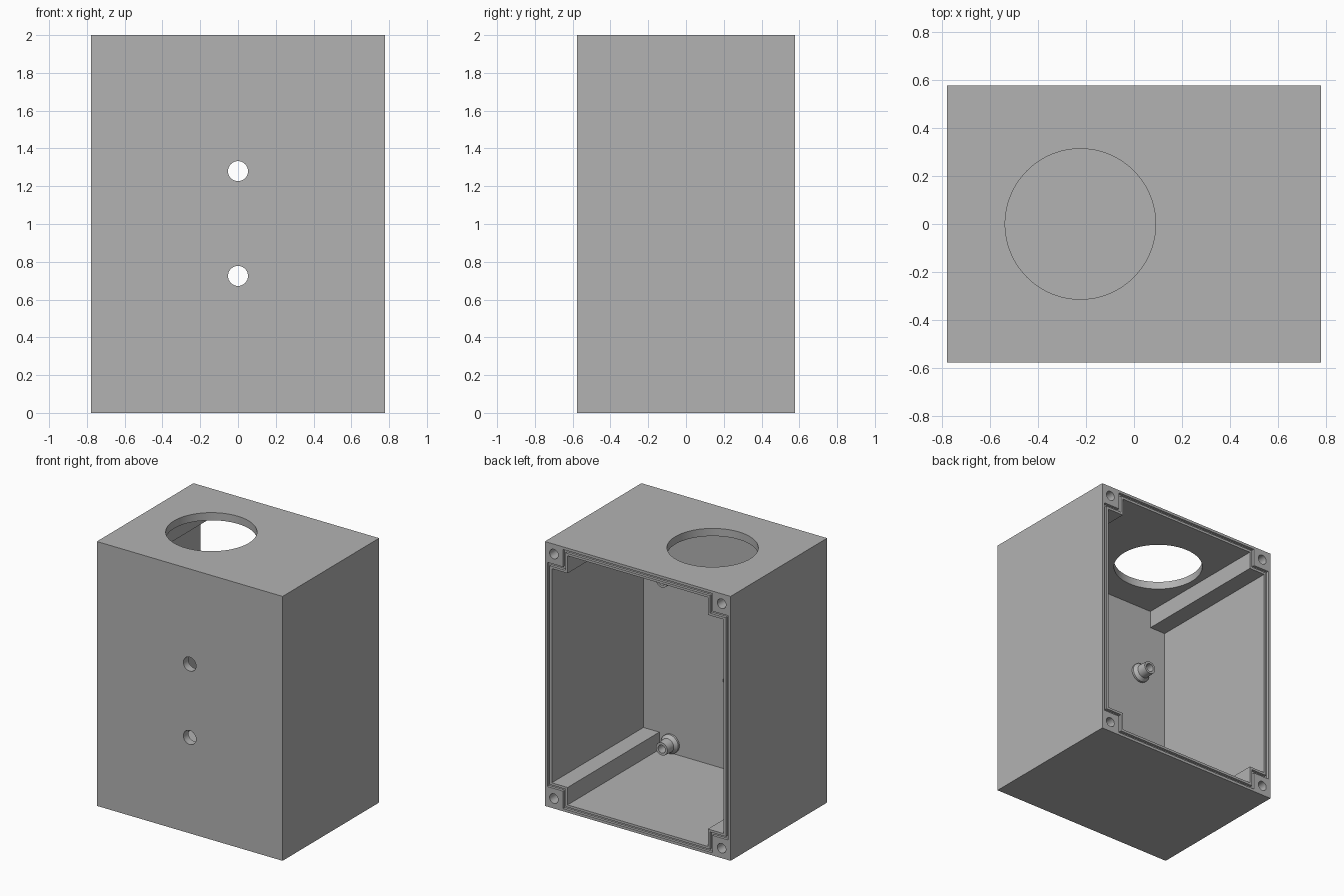
import bpy, bmesh, math
from mathutils import Matrix, Vector

cube = bpy.data.objects.get("Cube")
if cube:
    bpy.data.objects.remove(cube, do_unlink=True)

HX, HY, H = 0.777, 0.577, 2.0      # half width, half depth, height
WALL = 0.058
POST = 0.132                       # corner post size beyond the wall

grey = bpy.data.materials.new("light grey plastic")
grey.use_nodes = True
color = (0.45, 0.45, 0.45, 1)
grey.diffuse_color = color
grey.node_tree.nodes["Principled BSDF"].inputs["Base Color"].default_value = color


def make(name, bm):
    bmesh.ops.recalc_face_normals(bm, faces=bm.faces)
    mesh = bpy.data.meshes.new(name)
    bm.to_mesh(mesh)
    bm.free()
    mesh.materials.append(grey)
    ob = bpy.data.objects.new(name, mesh)
    bpy.context.collection.objects.link(ob)
    return ob


def outline(bm, inset, y):
    """Rectangle with notched corners, inset from the outer edge."""
    a, c = HX - inset, HX - POST - inset
    b, d = H / 2 - inset, H / 2 - POST - inset
    quarter = [(a, d), (c, d), (c, b)]
    pts = []
    for sx, sz in ((1, 1), (-1, 1), (-1, -1), (1, -1)):
        corner = [(sx * x, sz * z) for x, z in quarter]
        pts += corner if sx * sz > 0 else corner[::-1]
    return [bm.verts.new((x, y, z + H / 2)) for x, z in pts]


def bridge(bm, p, q):
    n = len(p)
    for i in range(n):
        j = (i + 1) % n
        bm.faces.new((p[i], p[j], q[j], q[i]))


def cylinder(name, center, axis, radius, depth, segments=32):
    bm = bmesh.new()
    rot = Vector((0, 0, 1)).rotation_difference(Vector(axis)).to_matrix().to_4x4()
    bmesh.ops.create_cone(bm, cap_ends=True, segments=segments, radius1=radius,
                          radius2=radius, depth=depth,
                          matrix=Matrix.Translation(center) @ rot)
    return make(name, bm)


def smooth(ob):
    bpy.ops.object.select_all(action='DESELECT')
    ob.select_set(True)
    bpy.context.view_layer.objects.active = ob
    bpy.ops.object.shade_smooth_by_angle(angle=math.radians(30))


# Solid block for the enclosure
bm = bmesh.new()
bmesh.ops.create_cube(bm, size=1, matrix=Matrix.Translation((0, 0, H / 2))
                      @ Matrix.Diagonal((2 * HX, 2 * HY, H, 1)))
enclosure = make("enclosure", bm)
cutters = []

# Cavity open at the back, leaving full-depth corner posts
bm = bmesh.new()
near = outline(bm, WALL, HY + 0.1)
far = outline(bm, WALL, -HY + WALL)
bridge(bm, near, far)
bm.faces.new(near)
bm.faces.new(far)
cutters.append(make("cavity_cutter", bm))

# Seal groove around the rim
bm = bmesh.new()
loops = [outline(bm, i, y) for i, y in ((0.02, HY + 0.05), (0.04, HY + 0.05),
                                        (0.04, HY - 0.02), (0.02, HY - 0.02))]
for k in range(4):
    bridge(bm, loops[k], loops[(k + 1) % 4])
cutters.append(make("groove_cutter", bm))

# Top opening, front holes and lid screw holes
cutters.append(cylinder("top_cutter", (-0.223, 0, H), (0, 0, 1), 0.313, 0.3, 96))
for z in (0.725, 1.28):
    cutters.append(cylinder("front_cutter", (0, -HY, z), (0, 1, 0), 0.053, 0.3))
for x in (-1, 1):
    for z in (0.075, H - 0.075):
        cutters.append(cylinder("screw_cutter", (x * (HX - 0.075), HY, z),
                                (0, 1, 0), 0.036, 0.5))

for c in cutters:
    mod = enclosure.modifiers.new(c.name, 'BOOLEAN')
    mod.operation = 'DIFFERENCE'
    mod.solver = 'EXACT'
    mod.object = c
bpy.context.view_layer.update()
graph = bpy.context.evaluated_depsgraph_get()
cut_mesh = bpy.data.meshes.new_from_object(enclosure.evaluated_get(graph))
enclosure.modifiers.clear()
enclosure.data = cut_mesh
for c in cutters:
    bpy.data.objects.remove(c, do_unlink=True)
smooth(enclosure)

# Flared hollow standoffs on the inside of the front wall
PROFILE = [(0.072, -0.01), (0.072, 0.015), (0.052, 0.04), (0.048, 0.11),
           (0.03, 0.11), (0.03, 0.02)]
for x, side in ((-0.49, "right"), (0.49, "left")):
    for z, level in ((0.13, "lower"), (1.40, "upper")):
        bm = bmesh.new()
        rings = []
        for r, y in PROFILE:
            angles = [math.tau * i / 32 for i in range(32)]
            rings.append([bm.verts.new((x + r * math.cos(t), -HY + WALL + y,
                                        z + r * math.sin(t))) for t in angles])
        for p, q in zip(rings, rings[1:]):
            bridge(bm, p, q)
        bm.faces.new(rings[0])
        bm.faces.new(rings[-1])
        smooth(make(f"standoff_{level}_{side}", bm))
